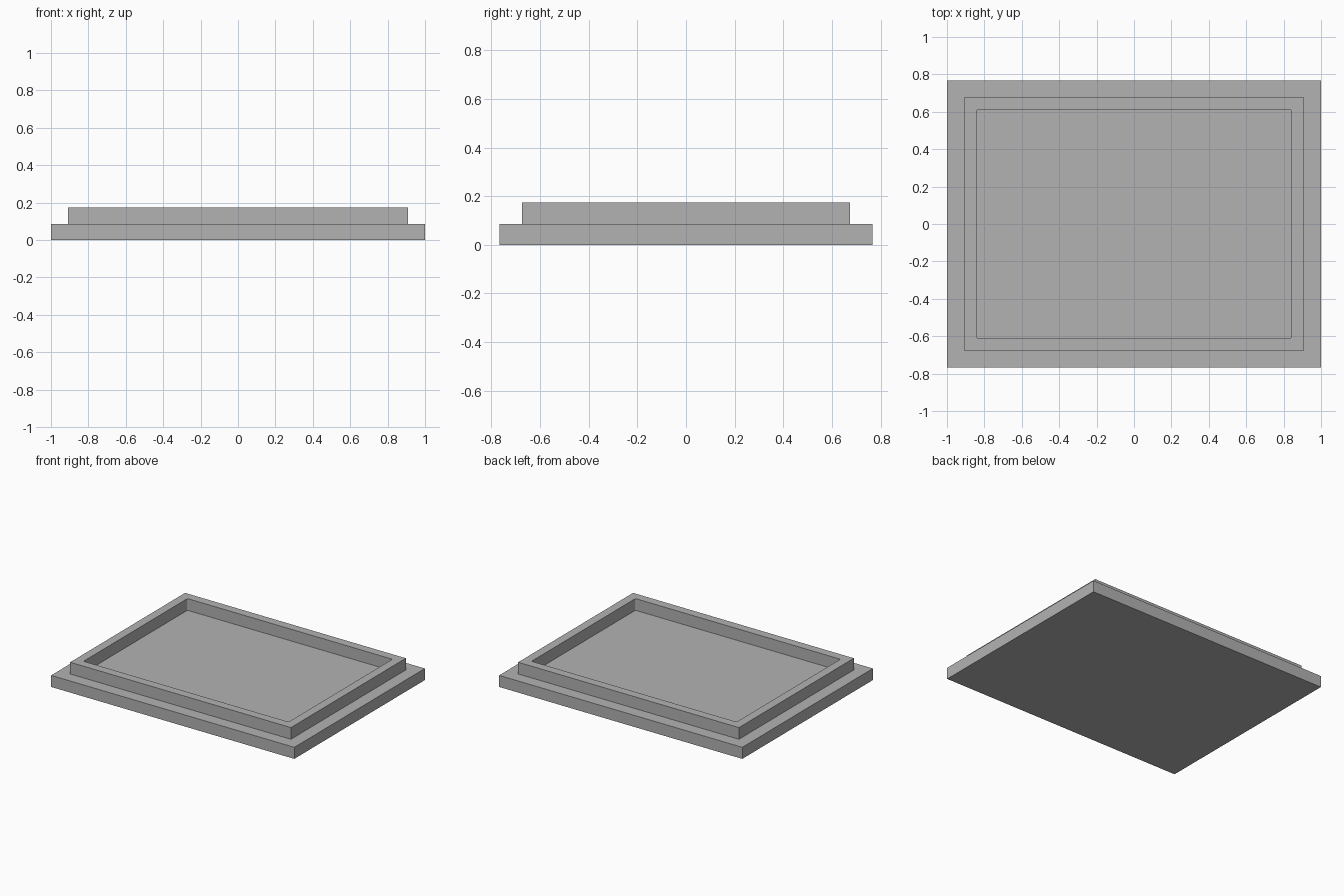
import bpy
import bmesh
from mathutils import Vector

HALF_X, HALF_Y = 1.0, 0.767
LEDGE_Z, RIM_Z = 0.086, 0.173
LEDGE_WIDTH, RIM_WIDTH = 0.092, 0.065
CORNER_RADIUS = 0.01

cube = bpy.data.objects.get("Cube")
if cube:
    bpy.data.objects.remove(cube, do_unlink=True)

# Plain grey finish
grey = bpy.data.materials.new("plain_grey")
grey.use_nodes = True
colour = (0.448, 0.448, 0.448, 1)
grey.diffuse_color = colour
grey.node_tree.nodes["Principled BSDF"].inputs["Base Color"].default_value = colour


def inset(bm, face, width):
    """Shrink a copy of the face inward and return the inner face."""
    bmesh.ops.inset_region(bm, faces=[face], thickness=width, use_even_offset=True)
    return face


def extrude(bm, face, height):
    """Push the face up or down, leaving walls behind it."""
    result = bmesh.ops.extrude_discrete_faces(bm, faces=[face])
    face = result["faces"][0]
    bmesh.ops.translate(bm, verts=face.verts, vec=Vector((0, 0, height)))
    return face


# Base slab
bm = bmesh.new()
bmesh.ops.create_cube(bm, size=1)
for v in bm.verts:
    v.co = Vector((v.co.x * 2 * HALF_X, v.co.y * 2 * HALF_Y, (v.co.z + 0.5) * LEDGE_Z))
bm.normal_update()
top = max(bm.faces, key=lambda f: f.calc_center_median().z)

# Raised rim and the recess inside it
top = inset(bm, top, LEDGE_WIDTH)
top = extrude(bm, top, RIM_Z - LEDGE_Z)
bm.normal_update()
top = inset(bm, top, RIM_WIDTH)
floor = extrude(bm, top, LEDGE_Z - RIM_Z)

# Slightly rounded recess corners
corners = [e for v in floor.verts for e in v.link_edges if e not in floor.edges[:]]
bmesh.ops.bevel(bm, geom=corners, offset=CORNER_RADIUS, offset_type='OFFSET',
                segments=4, profile=0.5, affect='EDGES')
bmesh.ops.recalc_face_normals(bm, faces=bm.faces)

mesh = bpy.data.meshes.new("tray")
bm.to_mesh(mesh)
bm.free()
mesh.materials.append(grey)
tray = bpy.data.objects.new("tray", mesh)
bpy.context.collection.objects.link(tray)
